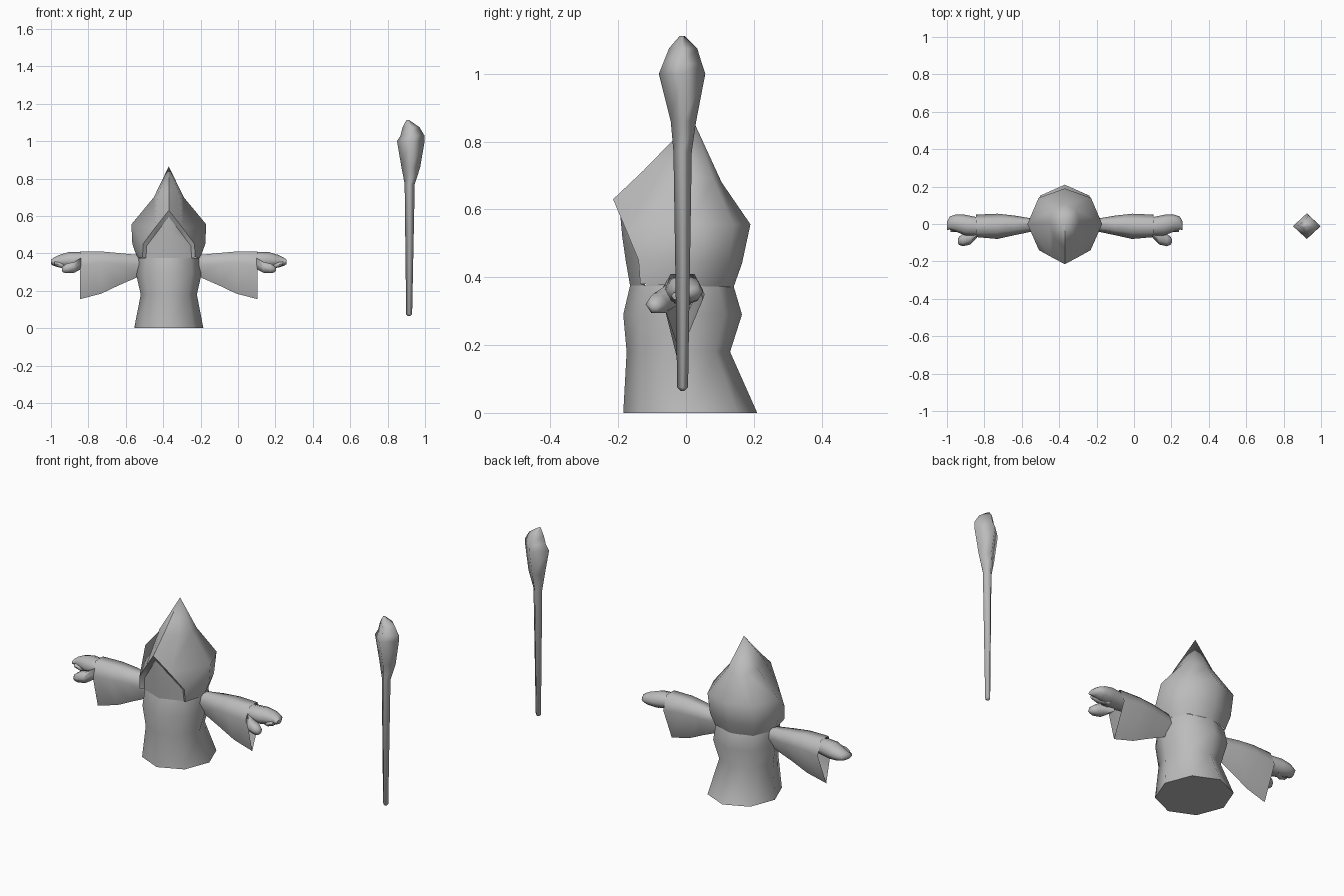
import bpy, bmesh, math

if "Cube" in bpy.data.objects:
    bpy.data.objects.remove(bpy.data.objects["Cube"])

CX = -0.37  # figure centre line

grey = bpy.data.materials.new("plain grey")
grey.diffuse_color = (0.5, 0.5, 0.5, 1)
grey.use_nodes = True
grey.node_tree.nodes["Principled BSDF"].inputs["Base Color"].default_value = grey.diffuse_color


def make(name, verts, faces, sharp=60, flip=False):
    bm = bmesh.new()
    vs = [bm.verts.new(v) for v in verts]
    for f in faces:
        bm.faces.new([vs[i] for i in f])
    bmesh.ops.recalc_face_normals(bm, faces=bm.faces)
    if flip:
        bmesh.ops.reverse_faces(bm, faces=bm.faces)
    me = bpy.data.meshes.new(name)
    bm.to_mesh(me)
    bm.free()
    ob = bpy.data.objects.new(name, me)
    bpy.context.collection.objects.link(ob)
    me.materials.append(grey)
    bpy.ops.object.select_all(action='DESELECT')
    ob.select_set(True)
    bpy.context.view_layer.objects.active = ob
    bpy.ops.object.shade_smooth_by_angle(angle=math.radians(sharp))
    return ob


def loft(name, rings, cap_start=True, cap_end=True, sharp=60):
    n = len(rings[0])
    verts = [p for r in rings for p in r]
    faces = []
    for i in range(len(rings) - 1):
        for k in range(n):
            a, b = i * n + k, i * n + (k + 1) % n
            faces.append((a, b, b + n, a + n))
    if cap_start:
        faces.append(tuple(range(n)))
    if cap_end:
        faces.append(tuple(range(len(verts) - n, len(verts))))
    return make(name, verts, faces, sharp)


def ring_z(cx, z, rx, y0, y1, n=8):
    cy, ry = (y0 + y1) / 2, (y1 - y0) / 2
    return [(cx + rx * math.sin(2 * math.pi * k / n),
             cy - ry * math.cos(2 * math.pi * k / n), z) for k in range(n)]


def ring_x(x, cy, cz, ry, rz, s, n=8):
    return [(CX + s * x, cy + ry * math.cos(2 * math.pi * k / n),
             cz + rz * math.sin(2 * math.pi * k / n)) for k in range(n)]


# Robe body: z, half width, front y, back y
loft("robe_body", [ring_z(CX, *r) for r in (
    (0, .185, -.185, .21), (.18, .15, -.175, .13),
    (.29, .175, -.185, .165), (.375, .168, -.165, .14))])

# Hood: half columns from the front ridge round to the back, bottom to top
columns = [
    [None, None, (0, -.215, .63), (0, -.125, .715)],
    [(.14, -.135, .38), (.138, -.14, .45), (.075, -.175, .535), (.06, -.075, .71)],
    [(.168, -.01, .375), (.195, -.005, .45), (.2, 0, .555), (.08, .01, .7)],
    [(.118, .105, .372), (.135, .125, .44), (.14, .14, .556), (.06, .08, .69)],
    [(0, .14, .37), (0, .165, .44), (0, .19, .556), (0, .105, .68)],
]
verts, faces, index = [], [], {}


def vid(p, s):
    q = (round(CX + s * p[0], 5), p[1], p[2])
    if q not in index:
        index[q] = len(verts)
        verts.append(q)
    return index[q]


apex = (0, .02, .865)
rim = [columns[0][2], columns[1][2], columns[1][1], columns[1][0]]
inner = [(0, -.195, .595), (.065, -.155, .51), (.118, -.125, .44), (.122, -.12, .375)]
for s in (-1, 1):
    for a, b in zip(columns, columns[1:]):
        for i in range(3):
            if a[i] and a[i + 1]:
                faces.append([vid(p, s) for p in (a[i], b[i], b[i + 1], a[i + 1])])
        faces.append([vid(p, s) for p in (a[3], b[3], apex)])
    # Rim turned inward round the opening
    for i in range(3):
        faces.append([vid(p, s) for p in (rim[i], rim[i + 1], inner[i + 1], inner[i])])
make("hood", verts, faces, 50)

# Face panel inside the hood
verts, faces, index = [], [], {}
middle = [inner[0], (0, -.188, .52), (0, -.178, .45), (0, -.165, .375)]
for s in (-1, 1):
    faces.append([vid(p, s) for p in (middle[0], inner[1], middle[1])])
    for i in (1, 2):
        faces.append([vid(p, s) for p in (middle[i], inner[i], inner[i + 1], middle[i + 1])])
make("face_panel", verts, faces)

# Sleeve sections: x offset and (y, z) outline, drooping to a point below
sleeve = [
    (.15, [(-.035, .34), (-.02, .39), (.012, .39), (.025, .34), (-.005, .28)]),
    (.27, [(-.06, .345), (-.035, .402), (.025, .402), (.045, .345), (-.015, .228)]),
    (.36, [(-.08, .35), (-.045, .41), (.025, .41), (.055, .35), (-.02, .185)]),
    (.475, [(-.07, .335), (-.045, .41), (.02, .41), (.05, .335), (-.025, .155)]),
]
# Hand and thumb sections: x offset, centre y, centre z, half depth, half height
hand = [(.38, -.01, .362, .04, .035), (.475, -.012, .365, .05, .043),
        (.535, -.005, .362, .055, .045), (.585, .005, .358, .045, .034),
        (.615, .005, .355, .035, .022), (.63, -.01, .354, .022, .012)]
thumb = [(.47, -.045, .345, .03, .035), (.505, -.075, .325, .035, .033),
         (.545, -.085, .32, .034, .03), (.565, -.09, .315, .022, .02),
         (.572, -.09, .315, .01, .01)]
finger = [(.53, .0, .34, .025, .025), (.575, -.022, .338, .022, .018),
          (.61, -.028, .345, .015, .012)]
for s, side in ((-1, "left"), (1, "right")):
    loft(side + "_sleeve", [[(CX + s * x, y, z) for y, z in sec] for x, sec in sleeve],
         cap_end=False, sharp=75)
    loft(side + "_hand", [ring_x(*r, s) for r in hand])
    loft(side + "_thumb", [ring_x(*r, s, 6) for r in thumb], sharp=70)
    loft(side + "_finger", [ring_x(*r, s, 6) for r in finger], sharp=70)

# Staff: centre x, z, half width, front y, back y
loft("staff", [ring_z(*r, n=4) for r in (
    (.915, .065, .006, -.016, -.004), (.915, .075, .016, -.026, .006),
    (.918, .77, .027, -.037, .017), (.924, .86, .05, -.045, .03),
    (.924, 1.0, .074, -.08, .057), (.933, 1.03, .064, -.068, .047),
    (.925, 1.075, .045, -.05, .033), (.908, 1.112, .008, -.018, -.004))], sharp=100)
